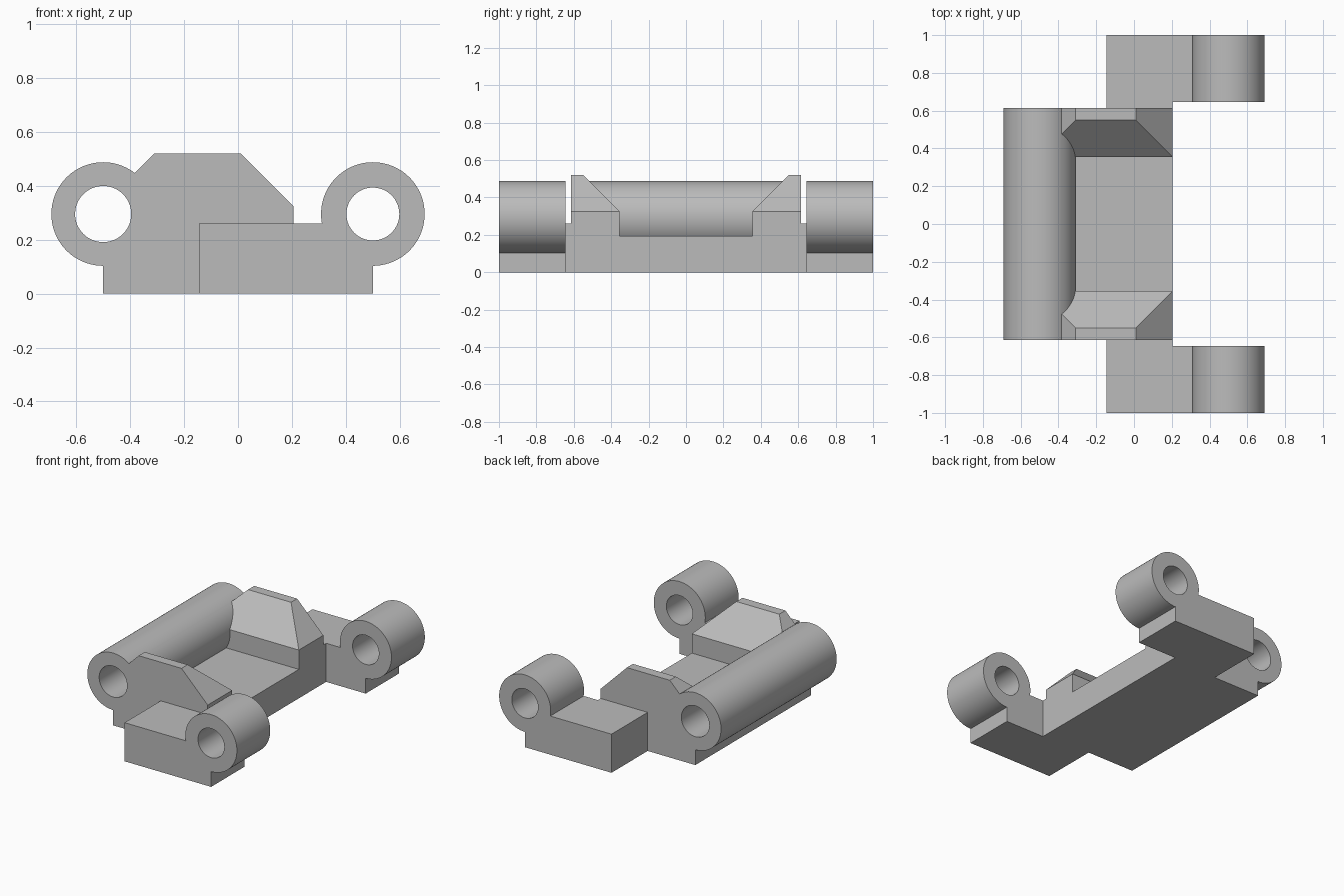
import bpy, bmesh
from math import sin, cos, radians, asin, degrees
from mathutils import Vector

cube = bpy.data.objects.get("Cube")
if cube:
    bpy.data.objects.remove(cube, do_unlink=True)

grey = bpy.data.materials.new("plain grey")
grey.use_nodes = True
colour = (0.5, 0.5, 0.5, 1)
grey.diffuse_color = colour
grey.node_tree.nodes["Principled BSDF"].inputs["Base Color"].default_value = colour

PIN_X, PIN_Z, BARREL_R = 0.5, 0.295, 0.192
BODY_Y, EAR_IN, EAR_OUT = 0.615, 0.645, 1.0
BODY_X, EAR_TOP, FLOOR_Z, TOP_Z = 0.205, 0.26, 0.195, 0.52


def prism(name, profile, start, end, axis="y"):
    """Extrude a closed profile, given as (x, z) along y or (y, z) along x."""
    bm = bmesh.new()
    place = (lambda a, b: (a, start, b)) if axis == "y" else (lambda a, b: (start, a, b))
    face = bm.faces.new([bm.verts.new(place(a, b)) for a, b in profile])
    new = bmesh.ops.extrude_face_region(bm, geom=[face])["geom"]
    step = Vector((0, end - start, 0)) if axis == "y" else Vector((end - start, 0, 0))
    bmesh.ops.translate(bm, vec=step, verts=[v for v in new if isinstance(v, bmesh.types.BMVert)])
    bmesh.ops.recalc_face_normals(bm, faces=bm.faces)
    mesh = bpy.data.meshes.new(name)
    bm.to_mesh(mesh)
    bm.free()
    mesh.materials.append(grey)
    obj = bpy.data.objects.new(name, mesh)
    bpy.context.collection.objects.link(obj)
    return obj


def arc(x, radius, first=0, last=360, count=96):
    """Points of an arc around a pin axis; full circles leave out the last point."""
    span = count if last - first == 360 else count - 1
    angles = [radians(first + (last - first) * i / span) for i in range(count)]
    return [(x + radius * cos(a), PIN_Z + radius * sin(a)) for a in angles]


def rect(a0, a1, b0, b1):
    return [(a0, b0), (a1, b0), (a1, b1), (a0, b1)]


def combine(target, tool, operation):
    mod = target.modifiers.new(operation, "BOOLEAN")
    mod.operation, mod.solver, mod.object = operation, "EXACT", tool
    bpy.context.view_layer.objects.active = target
    bpy.ops.object.modifier_apply(modifier=mod.name)
    bpy.data.objects.remove(tool, do_unlink=True)


def finish(obj):
    bpy.ops.object.select_all(action="DESELECT")
    obj.select_set(True)
    bpy.context.view_layer.objects.active = obj
    bpy.ops.object.shade_smooth_by_angle(angle=radians(25))


# Central body with chamfered ends
body = prism("hinge_body", [(-PIN_X, 0), (BODY_X, 0), (BODY_X, 0.325), (0.01, TOP_Z),
                            (-0.31, TOP_Z), (-PIN_X, 0.33)], -BODY_Y, BODY_Y)

# Channel between the cheeks, with sloping upper walls
channel = [(-0.355, FLOOR_Z), (0.355, FLOOR_Z), (0.355, 0.325), (0.65, 0.62),
           (-0.65, 0.62), (-0.355, 0.325)]
combine(body, prism("channel_cutter", channel, -0.8, 0.4, "x"), "DIFFERENCE")

# Long barrel and its pin hole
combine(body, prism("barrel", arc(-PIN_X, BARREL_R), -BODY_Y, BODY_Y), "UNION")
combine(body, prism("pin_cutter", arc(-PIN_X, 0.104), -1.2, 1.2), "DIFFERENCE")
finish(body)

# Ear outline: a block that runs into a round knuckle
meet = 180 - degrees(asin((EAR_TOP - PIN_Z) / BARREL_R))
ear_profile = [(-0.145, 0), (PIN_X, 0)] + arc(PIN_X, BARREL_R, -90, meet) + [(-0.145, EAR_TOP)]

for name, side in (("front_ear", -1), ("back_ear", 1)):
    ear = prism(name, ear_profile, side * BODY_Y, side * EAR_OUT)
    # Clearance gap beside the knuckle
    gap = prism("gap_cutter", rect(BODY_X, 1, -0.2, 1), side * 0.5, side * EAR_IN)
    combine(ear, gap, "DIFFERENCE")
    combine(ear, prism("pin_cutter", arc(PIN_X, 0.098), -1.2, 1.2), "DIFFERENCE")
    finish(ear)
